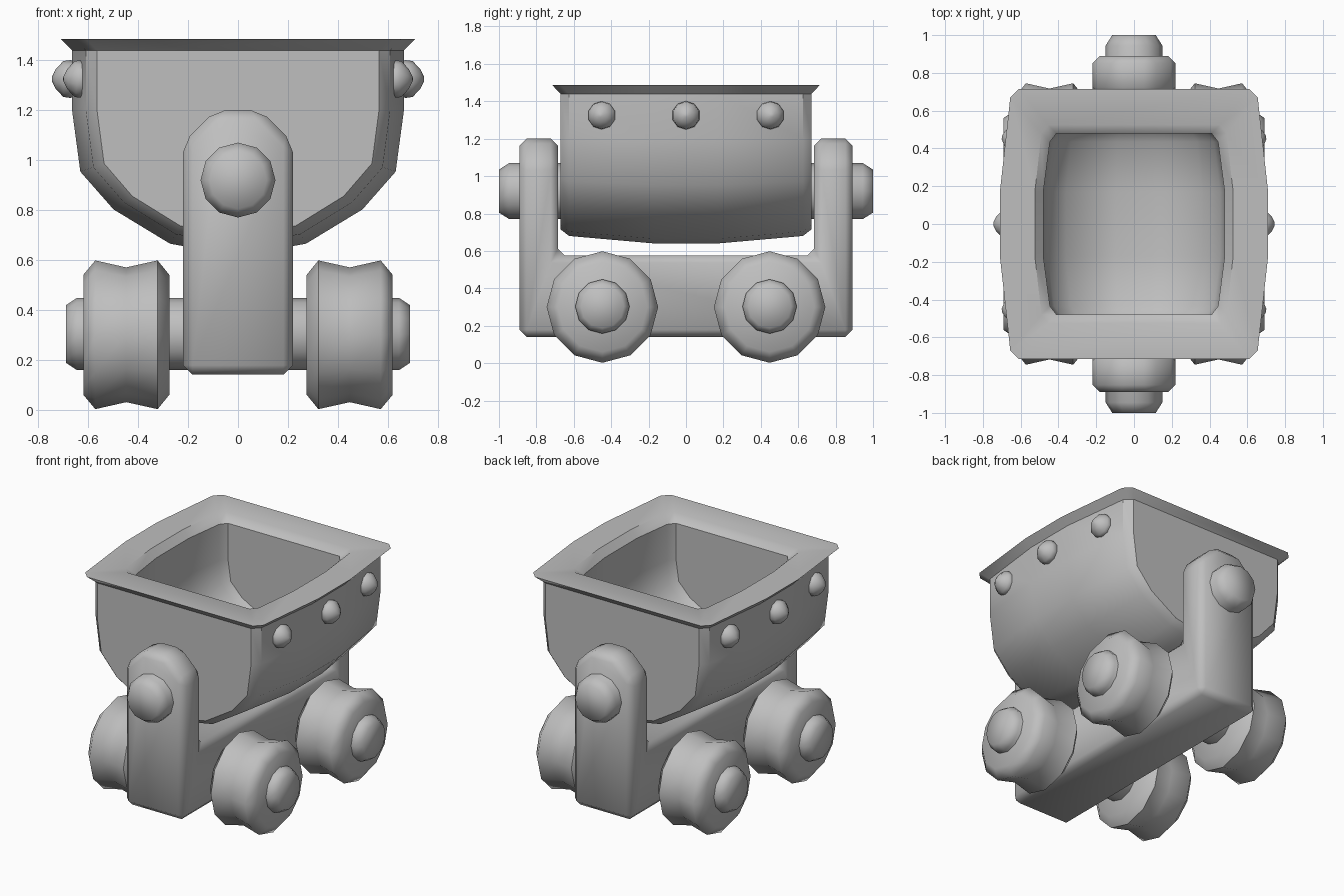
import bpy, bmesh, math
from mathutils import Matrix, Vector

cube = bpy.data.objects.get("Cube")
if cube:
    bpy.data.objects.remove(cube, do_unlink=True)

grey = bpy.data.materials.new("plain_grey")
grey.use_nodes = True
colour = (0.52, 0.52, 0.52, 1)
grey.diffuse_color = colour
grey.node_tree.nodes["Principled BSDF"].inputs["Base Color"].default_value = colour


def finish(name, bm, angle):
    """Turn a bmesh into a shaded, coloured object."""
    bmesh.ops.recalc_face_normals(bm, faces=bm.faces)
    mesh = bpy.data.meshes.new(name)
    bm.to_mesh(mesh)
    bm.free()
    mesh.materials.append(grey)
    obj = bpy.data.objects.new(name, mesh)
    bpy.context.collection.objects.link(obj)
    bpy.ops.object.select_all(action='DESELECT')
    obj.select_set(True)
    bpy.context.view_layer.objects.active = obj
    bpy.ops.object.shade_smooth_by_angle(angle=math.radians(angle))
    return obj


def lathe(name, profile, centre, turn=0, sides=12, angle=62):
    """Spin (distance, radius) points about the x axis, then turn about z."""
    bm = bmesh.new()
    rings = []
    for d, r in profile:
        rings.append([bm.verts.new((d, r * math.sin(a), r * math.cos(a)))
                      for a in (math.tau * i / sides for i in range(sides))])
    for low, high in zip(rings, rings[1:]):
        for i in range(sides):
            j = (i + 1) % sides
            bm.faces.new((low[i], low[j], high[j], high[i]))
    bm.faces.new(rings[0])
    bm.faces.new(rings[-1])
    bm.transform(Matrix.Translation(centre) @ Matrix.Rotation(turn, 4, 'Z'))
    return finish(name, bm, angle)


# Frame: U outline extruded across x, arm tops clipped, all edges bevelled
bm = bmesh.new()
half = [(0.89, 0.14), (0.89, 1.2), (0.685, 1.2), (0.685, 0.575)]
outline = half + [(-y, z) for y, z in reversed(half)]
face = bm.faces.new([bm.verts.new((-0.22, y, z)) for y, z in outline])
new = bmesh.ops.extrude_face_region(bm, geom=[face])["geom"]
bmesh.ops.translate(bm, vec=(0.44, 0, 0),
                    verts=[v for v in new if isinstance(v, bmesh.types.BMVert)])
for side in (1, -1):
    bmesh.ops.bisect_plane(bm, geom=bm.verts[:] + bm.edges[:] + bm.faces[:],
                           plane_co=(side * 0.22, 0, 1.07),
                           plane_no=(side, 0, 1), clear_outer=True)
    bmesh.ops.holes_fill(bm, edges=[e for e in bm.edges if e.is_boundary])
bmesh.ops.recalc_face_normals(bm, faces=bm.faces)
bmesh.ops.bevel(bm, geom=[e for e in bm.edges if e.calc_face_angle(0) > 0.5],
                offset=0.038, segments=1, affect='EDGES')
finish("frame", bm, 50)

# Bucket: U sections lofted along y, outer and inner shells joined by a rim
RIM = 1.44
SHAPE = [(1, 0), (0.95, 0.44), (0.75, 0.71), (0.41, 0.955), (0.2, 1)]


def shell(bm, stations):
    """Loft an open-topped shell and return its top outline."""
    stations = [(-y, w, b) for y, w, b in reversed(stations)] + stations
    rows = []
    for y, w, b in stations:
        right = [(w, RIM)] + [(w * k, 1.2 - (1.2 - b) * t) for k, t in SHAPE]
        pts = right + [(-x, z) for x, z in reversed(right)]
        rows.append([bm.verts.new((x, y, z)) for x, z in pts])
    for a, b in zip(rows, rows[1:]):
        for i in range(len(a) - 1):
            bm.faces.new((a[i], a[i + 1], b[i + 1], b[i]))
    bm.faces.new(rows[0])
    bm.faces.new(rows[-1])
    return [r[0] for r in rows] + [r[-1] for r in reversed(rows)]


def raised(bm, loop, shift):
    """Copy an outline to the rim top, moved inwards or outwards."""
    return [bm.verts.new((v.co.x + math.copysign(shift, v.co.x),
                          v.co.y + (math.copysign(shift, v.co.y) if abs(v.co.y) > 0.3 else 0),
                          RIM + 0.046)) for v in loop]


bm = bmesh.new()
outer = shell(bm, [(0.17, 0.665, 0.64), (0.625, 0.61, 0.68), (0.67, 0.565, 0.715)])
inner = shell(bm, [(0.17, 0.48, 0.82), (0.435, 0.445, 0.845), (0.48, 0.41, 0.88)])
loops = [outer, raised(bm, outer, -0.045), raised(bm, inner, 0.045), inner]
for a, b in zip(loops, loops[1:]):
    for i in range(len(a)):
        j = (i + 1) % len(a)
        bm.faces.new((a[i], a[j], b[j], b[i]))
finish("bucket", bm, 38)

# Pivot pins through the arms
for label, side in (("front", -1), ("back", 1)):
    lathe(label + "_pivot_pin", [(0, 0.15), (0.345, 0.15), (0.4, 0.115)],
          Vector((0, side * 0.6, 0.92)), side * math.pi / 2)

# Axles, wheels with a waisted tread
WHEEL = [(0.275, 0.24), (0.322, 0.298), (0.448, 0.27), (0.572, 0.298), (0.62, 0.24)]
AXLE = [(-0.69, 0.115), (-0.645, 0.145), (0.645, 0.145), (0.69, 0.115)]
for label, y in (("front", -0.447), ("back", 0.447)):
    lathe(label + "_axle", AXLE, Vector((0, y, 0.303)))
    for name, turn in (("left", 0), ("right", math.pi)):
        lathe(f"{label}_{name}_wheel", WHEEL, Vector((0, y, 0.3)), turn)

# Domed rivets along both bucket sides
RIVET = [(-0.045, 0.05), (0.0, 0.076), (0.03, 0.072), (0.06, 0.04), (0.075, 0.01)]
for name, side in (("left", 1), ("right", -1)):
    for label, y, x in (("front", -0.45, 0.625), ("middle", 0, 0.67), ("back", 0.45, 0.625)):
        tilt = math.radians(7) * side * (y > 0) - math.radians(7) * side * (y < 0)
        lathe(f"{label}_{name}_rivet", RIVET, Vector((side * x, y, 1.325)),
              (0 if side > 0 else math.pi) + tilt, 10)
